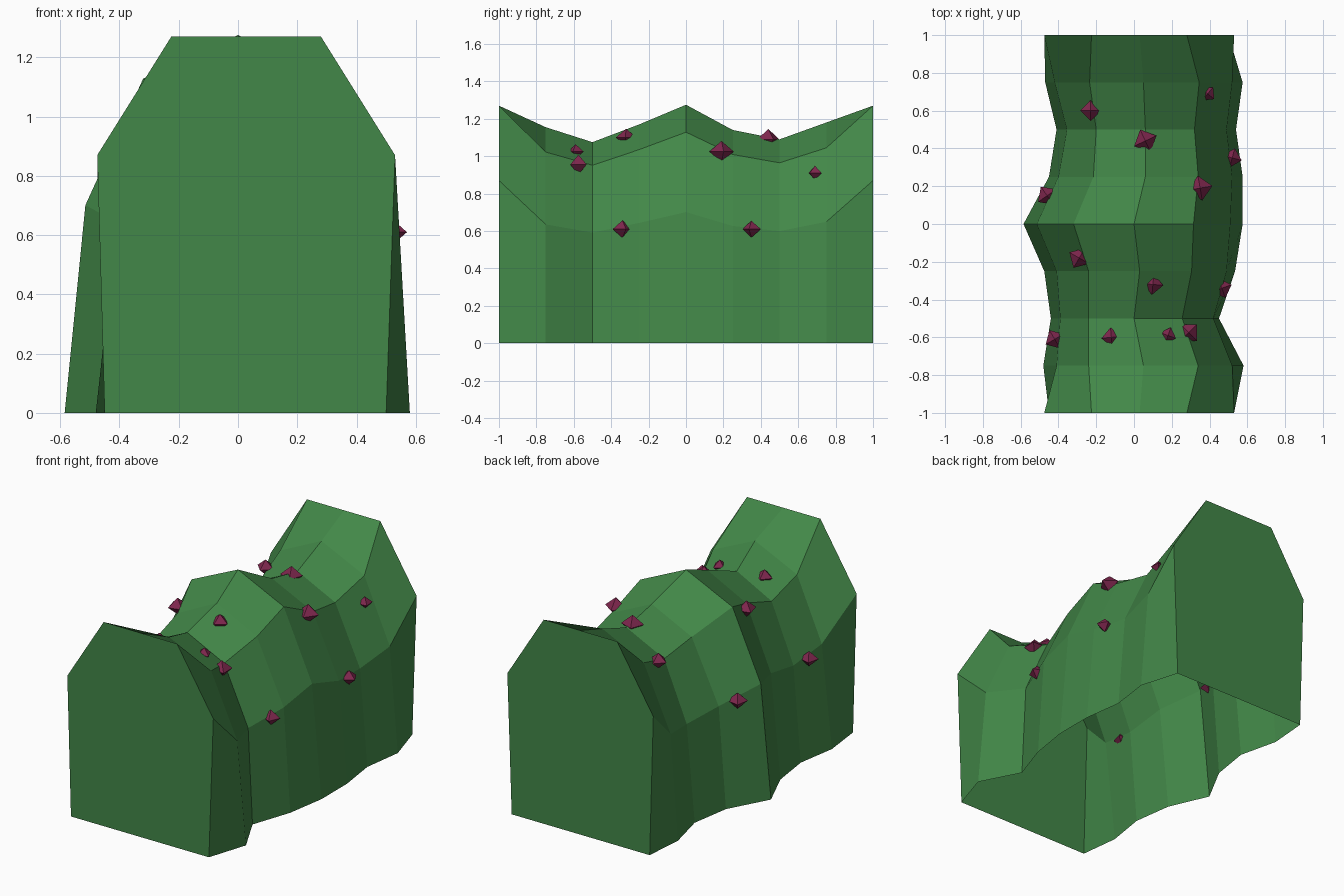
import bpy
import bmesh
import math
from mathutils import Matrix, Vector

if "Cube" in bpy.data.objects:
    bpy.data.objects.remove(bpy.data.objects["Cube"])


def material(name, rgb):
    m = bpy.data.materials.new(name)
    m.diffuse_color = (*rgb, 1)
    m.use_nodes = True
    m.node_tree.nodes["Principled BSDF"].inputs["Base Color"].default_value = m.diffuse_color
    return m


leaf = material("leaf green", (0.055, 0.245, 0.065))
crimson = material("berry crimson", (0.21, 0.02, 0.075))


def finish(name, bm, mat):
    me = bpy.data.meshes.new(name)
    bm.to_mesh(me)
    bm.free()
    me.materials.append(mat)
    ob = bpy.data.objects.new(name, me)
    bpy.context.collection.objects.link(ob)
    return ob


# Hedge body: one cross-section every quarter unit along y
# left base, left middle, left upper, ridge, right upper, right middle, right base (x), ridge height
sections = [
    (-.45, -.475, -.225, .03, .28, .53, .50, 1.27),
    (-.48, -.41, -.24, .05, .34, .52, .58, 1.155),
    (-.44, -.39, -.24, .00, .255, .42, .45, 1.075),
    (-.475, -.41, -.24, .03, .305, .49, .535, 1.17),
    (-.585, -.515, -.32, .00, .315, .51, .575, 1.275),
    (-.45, -.40, -.215, .06, .34, .52, .575, 1.14),
    (-.41, -.355, -.20, .06, .32, .49, .54, 1.09),
    (-.47, -.42, -.235, .05, .345, .52, .575, 1.18),
    (-.45, -.475, -.225, .03, .28, .53, .50, 1.27),
]
inner = (0, .55, .885, 1, .885, .55, 0)
ends = (0, .685, 1, 1, 1, .685, 0)

bm = bmesh.new()
rings = []
for i, (*xs, h) in enumerate(sections):
    levels = ends if i in (0, 8) else inner
    rings.append([bm.verts.new((x, -1 + i * .25, h * k)) for x, k in zip(xs, levels)])
for a, b in zip(rings, rings[1:]):
    for j in range(6):
        bm.faces.new((a[j], b[j], b[j + 1], a[j + 1]))
# End walls; the underside stays open
bm.faces.new(rings[0])
bm.faces.new(rings[-1][::-1])
finish("hedge_body", bm, leaf)

# Berries: small eight-sided gems half sunk in the leaves (x, y, z, radius)
berries = [
    (-.23, .60, 1.00, .055), (.06, .44, 1.09, .065), (.39, .69, .91, .045),
    (.52, .35, .61, .052), (.35, .19, 1.025, .066), (-.46, .15, .64, .058),
    (-.29, -.18, 1.04, .06), (.10, -.32, 1.10, .055), (.465, -.34, .61, .055),
    (.29, -.575, .955, .062), (.18, -.59, 1.025, .045), (-.12, -.60, 1.035, .052),
    (-.42, -.61, .60, .055),
]
for n, (x, y, z, r) in enumerate(berries):
    bm = bmesh.new()
    place = Matrix.Translation(Vector((x, y, z))) @ Matrix.Rotation(math.radians(n * 25), 4, 'Z')
    equator = [bm.verts.new(place @ Vector((r * math.cos(t), r * math.sin(t), 0)))
               for t in (k * math.pi / 2 for k in range(4))]
    top = bm.verts.new((x, y, z + r * .85))
    low = bm.verts.new((x, y, z - r * .85))
    for k in range(4):
        p, q = equator[k], equator[(k + 1) % 4]
        bm.faces.new((p, q, top))
        bm.faces.new((q, p, low))
    finish(f"berry_{n + 1}", bm, crimson)
